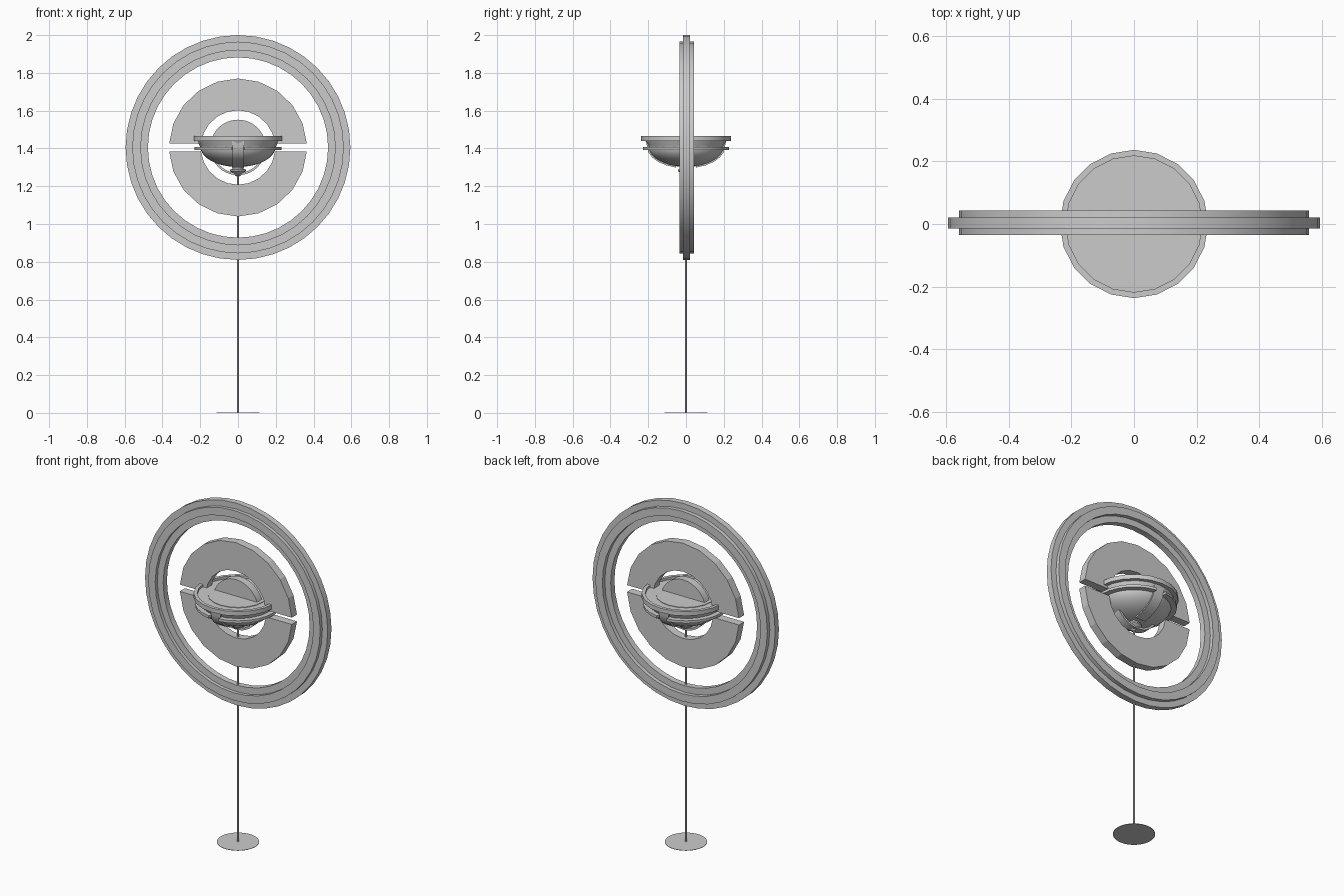
import bpy, bmesh, math
from mathutils import Vector

if "Cube" in bpy.data.objects:
    bpy.data.objects.remove(bpy.data.objects["Cube"])

grey = bpy.data.materials.new("light_grey")
grey.diffuse_color = (0.6, 0.6, 0.6, 1)
grey.use_nodes = True
grey.node_tree.nodes["Principled BSDF"].inputs["Base Color"].default_value = grey.diffuse_color
ZC = 1.405  # height of the ring centre


def lathe(name, profile, segs, start=0.0, end=360.0, upright=False, closed=True, smooth=True):
    """Revolve (radius, height) points about z, or about y through ZC when upright."""
    full = abs(end - start) >= 359.9
    bm = bmesh.new()
    rows = []
    for i in range(segs if full else segs + 1):
        a = math.radians(start + (end - start) * i / segs)
        row = []
        for r, h in profile:
            c, s = r * math.cos(a), r * math.sin(a)
            row.append(bm.verts.new((c, h, ZC + s) if upright else (c, s, h)))
        rows.append(row)
    n = len(profile)
    for i in range(segs):
        p, q = rows[i], rows[(i + 1) % len(rows)]
        for j in range(n if closed else n - 1):
            bm.faces.new((p[j], q[j], q[(j + 1) % n], p[(j + 1) % n]))
    if closed and not full:
        bm.faces.new(rows[0])
        bm.faces.new(rows[-1])
    bmesh.ops.remove_doubles(bm, verts=bm.verts, dist=1e-5)
    return finish(name, bm, smooth)


def finish(name, bm, smooth=True):
    bmesh.ops.recalc_face_normals(bm, faces=bm.faces)
    me = bpy.data.meshes.new(name)
    bm.to_mesh(me)
    bm.free()
    me.materials.append(grey)
    ob = bpy.data.objects.new(name, me)
    bpy.context.collection.objects.link(ob)
    if smooth:
        bpy.ops.object.select_all(action='DESELECT')
        ob.select_set(True)
        bpy.context.view_layer.objects.active = ob
        bpy.ops.object.shade_smooth_by_angle(angle=math.radians(30))
    return ob


def box_profile(r0, r1, h0, h1):
    return [(r0, h0), (r1, h0), (r1, h1), (r0, h1)]


# Large stepped ring
lathe("outer_ring", [(0.477, -0.015), (0.515, -0.015), (0.515, -0.035), (0.56, -0.035),
                     (0.56, -0.015), (0.595, -0.015), (0.595, 0.02), (0.56, 0.02),
                     (0.56, 0.043), (0.515, 0.043), (0.515, 0.02), (0.477, 0.02)],
      40, upright=True)


# Split disc: two halves whose ends are cut level with the gap
def half_disc(name, sign, segs=10):
    bm = bmesh.new()
    ring = []
    for r, rev in ((0.365, False), (0.197, True)):
        a0 = math.asin(0.02 / r)
        angles = [a0 + (math.pi - 2 * a0) * i / segs for i in range(segs + 1)]
        ring.append([(r * math.cos(a), ZC + sign * r * math.sin(a)) for a in angles])
    grid = [[[bm.verts.new((x, y, z)) for x, z in pts] for pts in ring] for y in (-0.02, 0.028)]
    (fo, fi), (bo, bi) = grid
    for i in range(segs):
        for p, q in ((fo, fi), (bo, bi), (fo, bo), (fi, bi)):
            bm.faces.new((p[i], p[i + 1], q[i + 1], q[i]))
    for i in (0, segs):
        bm.faces.new((fo[i], fi[i], bi[i], bo[i]))
    finish(name, bm, False)


half_disc("upper_half_disc", 1)
half_disc("lower_half_disc", -1)

# Upright fin above the bowl and slim hoop beneath it
a = math.degrees(math.asin(0.045 / 0.147))
lathe("upright_fin", box_profile(0.0, 0.147, -0.02, 0.025), 20, a, 180 - a, upright=True)
lathe("lower_hoop", box_profile(0.135, 0.147, -0.02, 0.025), 20, 180, 360, upright=True)

# Saucer rim with a shallow recessed deck
lathe("saucer_rim", [(0.0, 1.455), (0.16, 1.455), (0.16, 1.452), (0.218, 1.452), (0.218, 1.466),
                     (0.237, 1.466), (0.237, 1.44), (0.215, 1.44), (0.2, 1.408), (0.0, 1.408)],
      20, closed=False)


# Rounded bowl
def bowl_point(t, grow=0.0):
    return ((0.2 + grow) * math.cos(t), 1.41 - (0.108 + grow) * math.sin(t))


lathe("bowl", [bowl_point(math.pi / 2 * i / 10) for i in range(11)] + [(0, 1.41)], 32)

# Thin band around the bowl, open at front and back
for name, mid in (("right_band", 0), ("left_band", 180)):
    lathe(name, box_profile(0.19, 0.229, 1.393, 1.408), 12, mid - 82, mid + 82)

# Straps running down the front and back of the bowl
for name, sign in (("front_strap", -1), ("back_strap", 1)):
    bm = bmesh.new()
    path = [(0.21, 1.44)] + [bowl_point(math.radians(t), 0.007) for t in range(0, 76, 15)]
    path += [bowl_point(math.radians(t), -0.012) for t in range(75, -1, -15)] + [(0.19, 1.44)]
    n = len(path)
    left, right = ([bm.verts.new((x, sign * y, z)) for y, z in path] for x in (-0.032, 0.032))
    for i in range(n):
        j = (i + 1) % n
        bm.faces.new((left[i], left[j], right[j], right[i]))
    for side in (left, right):
        for i in range(n // 2 - 1):
            bm.faces.new((side[i], side[i + 1], side[n - 2 - i], side[n - 1 - i]))
    finish(name, bm)

# Pointed fitting under the bowl
lathe("bottom_tip", [(0, 1.31), (0.028, 1.31), (0.028, 1.292), (0.042, 1.288),
                     (0.042, 1.28), (0.008, 1.252), (0, 1.252)], 16, closed=False)

# Support rod and flat round base
lathe("rod", [(0, 0), (0.005, 0), (0.005, 1.27), (0, 1.27)], 10, closed=False)
lathe("base", [(0, 0), (0.113, 0), (0.113, 0.002), (0, 0.002)], 40, closed=False)
